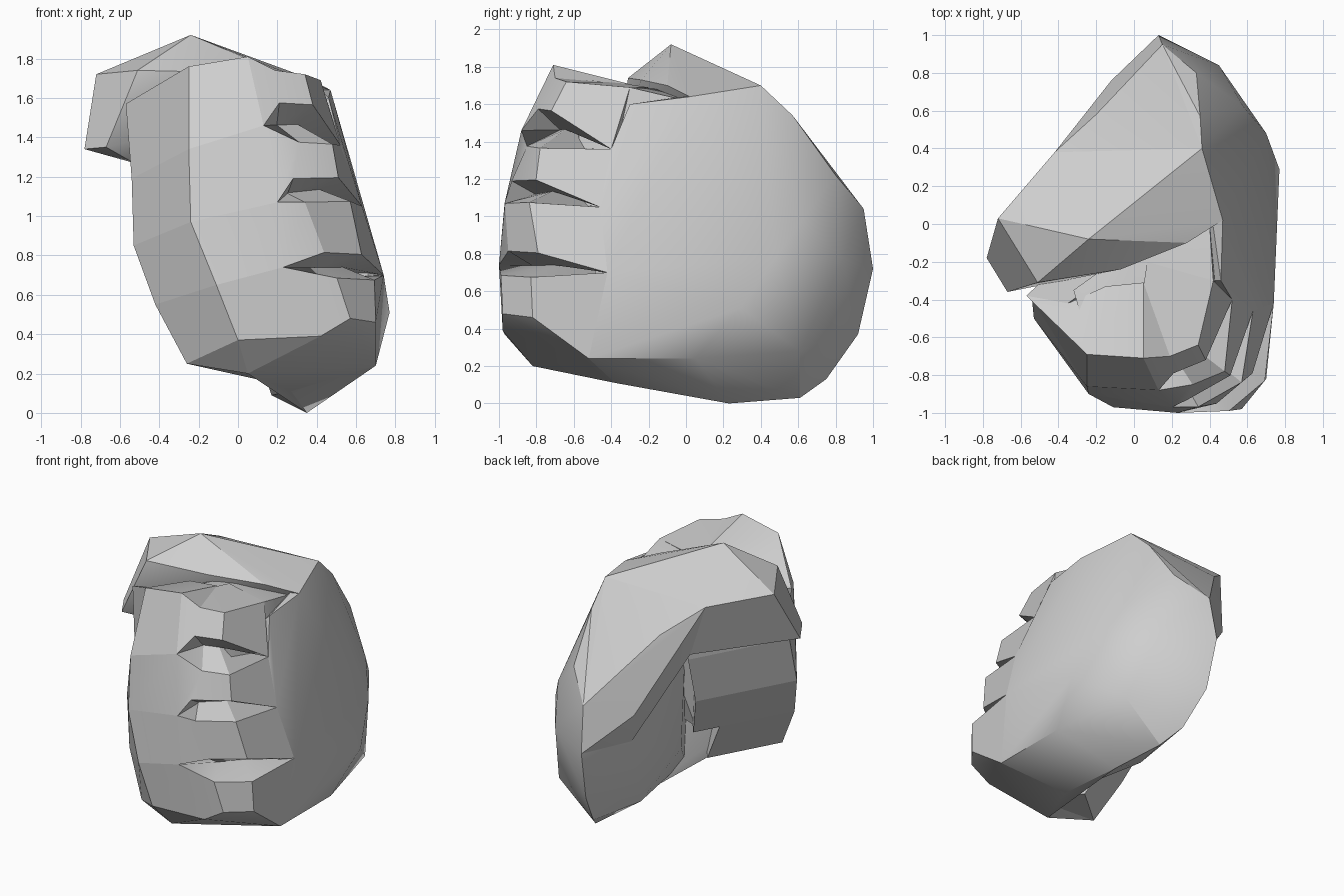
import bpy, bmesh, math
from mathutils import Vector

cube = bpy.data.objects.get("Cube")
if cube:
    bpy.data.objects.remove(cube, do_unlink=True)

grey = bpy.data.materials.new("plain_grey")
grey.use_nodes = True
colour = (0.62, 0.62, 0.62, 1)
grey.diffuse_color = colour
grey.node_tree.nodes["Principled BSDF"].inputs["Base Color"].default_value = colour


def finish(name, bm):
    """Turn a bmesh into a grey object with soft shading and crisp edges."""
    bmesh.ops.recalc_face_normals(bm, faces=bm.faces[:])
    mesh = bpy.data.meshes.new(name)
    bm.to_mesh(mesh)
    bm.free()
    mesh.materials.append(grey)
    obj = bpy.data.objects.new(name, mesh)
    bpy.context.collection.objects.link(obj)
    bpy.ops.object.select_all(action='DESELECT')
    obj.select_set(True)
    bpy.context.view_layer.objects.active = obj
    bpy.ops.object.shade_smooth_by_angle(angle=math.radians(25))
    return obj


def hull(name, points):
    """Faceted solid wrapped tightly around a few corner points."""
    bm = bmesh.new()
    for p in points:
        bm.verts.new(p)
    result = bmesh.ops.convex_hull(bm, input=bm.verts[:])
    spare = {g for g in result["geom_interior"] + result["geom_unused"]
             if isinstance(g, bmesh.types.BMVert)}
    bmesh.ops.delete(bm, geom=list(spare), context='VERTS')
    bmesh.ops.dissolve_limit(bm, angle_limit=math.radians(3),
                             verts=bm.verts[:], edges=bm.edges[:])
    return finish(name, bm)


# Shared corners where the palm, web and thumb meet
heel_tip = (.13, 1, .72)
wrist_top = (.15, .95, 1.04)
wrist_ridge = (.33, .8, 1.22)
ridge_back = (.36, .4, 1.7)
ridge_front = (.47, .02, 1.64)
web_edge = (-.42, .38, 1.68)
web_under = (-.3, .38, 1.31)
web_corner = (-.12, .76, .97)
rim_inside = (.01, .6, .69)
index_root = (.42, -.3, 1.69)
little_tip = (-.26, -.72, .25)
little_front = (0, -.97, .37)
little_base = (.05, -.82, .2)
heel_under = (.35, .23, 0)
edge_under = (.27, -.38, .11)

# Back of the hand with the heel
hull("palm", [
    heel_tip, wrist_top, wrist_ridge, ridge_back, ridge_front, rim_inside,
    (.46, -.3, 1.6), (.35, .57, 1.54), (.45, .84, .77), (.58, .62, .98),
    (.7, .48, .78), (.77, .29, .51), (.15, .92, .37), (.21, .75, .13),
    (.29, .61, .03), heel_under, (.58, .61, .28), (.7, .05, .24),
    (.7, -.52, .24), edge_under, (.17, .27, .09), (.08, -.06, .37),
    (.52, -.4, 1.36), (.63, -.46, 1.05), (.74, -.42, .7),
    (.2, -.3, 1.35)])

# Wrist rim and the web of skin rising to the thumb
hull("thumb_web", [
    heel_tip, wrist_top, wrist_ridge, ridge_back, ridge_front, web_edge,
    web_under, web_corner, rim_inside, (-.2, .58, 1.5), (.25, .2, 1.25)])

# Bent thumb lying over the index finger
hull("thumb", [
    ridge_back, ridge_front, web_edge, web_under, (-.42, .15, 1.37),
    (-.72, .03, 1.72), (-.78, -.18, 1.34), (-.67, -.36, 1.35),
    (-.51, -.31, 1.74), (-.24, -.08, 1.92), (.28, -.1, 1.7),
    (-.07, -.24, 1.73), (-.53, -.2, 1.27)])

# Solid middle of the fist enclosed by the fingers
hull("fist_core", [
    index_root, (.27, -.55, 1.7), (0, -.62, 1.7), (-.25, -.6, 1.68),
    (-.32, -.35, 1.6), (0, -.12, 1.68), (.4, 0, 1.62),
    (.5, -.35, .5), (.4, -.65, .45), (.1, -.7, .45), (.1, -.25, .45)])

# Creases bounding the fingers, top to bottom. Each runs from the back of
# the hand, round both knuckle corners, along the front to the middle joint
# and on to the end joint.
creases = [
    [index_root, (.34, -.64, 1.72), (.19, -.7, 1.74),
     (.05, -.71, 1.81), (-.25, -.69, 1.76), (-.57, -.38, 1.57)],
    [(.52, -.4, 1.36), (.43, -.75, 1.465), (.26, -.82, 1.475),
     (.13, -.88, 1.46), (-.25, -.86, 1.34), (-.54, -.4, 1.19)],
    [(.63, -.46, 1.05), (.54, -.82, 1.135), (.31, -.95, 1.13),
     (.2, -.97, 1.07), (-.24, -.9, .97), (-.53, -.5, .85)],
    [(.74, -.42, .7), (.66, -.81, .74), (.47, -.97, .75),
     (.23, -1, .74), (-.11, -.97, .65), (-.42, -.63, .55)],
    [(.7, -.52, .24), (.7, -.82, .46), (.57, -.98, .48),
     (.42, -.98, .39), little_front, little_tip]]
# Half height and sideways lean of the wedge cut between knuckles
notch = [0, .1, .06, .065, 0]
lean = .5
# Thickness vector at every station, ending with the fingertip
inward = [(-.35, .1, 0), (-.3, .25, 0), (-.15, .35, -.03), (0, .4, -.1),
          (.1, .36, -.06), (.22, -.04, 0), (.15, -.2, 0)]


def edge_lines(k, side, reach):
    """Outer and inner edges of a finger, below (-1) or above (+1) a crease."""
    crease = [Vector(p) for p in creases[k]]
    crease.append(crease[-1] + Vector((.45, .42, -.1)) * reach)
    outer, inner = [], []
    for i, (point, depth) in enumerate(zip(crease, inward)):
        knuckle = i in (1, 2)
        spread = Vector((-lean, .3, 1)) * side * notch[k]
        outer.append(point + spread if knuckle else point)
        # The wedge closes to a line a short way in
        shallow = .42 if knuckle and notch[k] else 1
        inner.append(point + Vector(depth) * shallow)
    return outer, inner


def finger(name, k, reach):
    """Curled finger lofted between two neighbouring creases."""
    bm = bmesh.new()
    top, top_in = edge_lines(k, -1, reach)
    low, low_in = edge_lines(k + 1, 1, reach)
    rings = [[bm.verts.new(p) for p in ring] for ring in zip(top, low, low_in, top_in)]
    for a, b in zip(rings, rings[1:]):
        for i in range(4):
            j = (i + 1) % 4
            bm.faces.new((a[i], a[j], b[j], b[i]))
    bm.faces.new(rings[0])
    bm.faces.new(rings[-1][::-1])
    return finish(name, bm)


for k, (name, reach) in enumerate([("index_finger", 1.08), ("middle_finger", 1.08),
                                   ("ring_finger", 1.08), ("little_finger", .8)]):
    finger(name, k, reach)

# Fleshy lower edge joining the little finger to the heel
hull("outer_edge", [
    (.7, -.52, .24), (.7, -.82, .46), (.57, -.98, .48), (.42, -.98, .39),
    little_front, little_base, edge_under, heel_under,
    (.3, -.3, .5), (.6, -.4, .5)])

# Underside of the little finger's middle joint
hull("little_finger_pad", [
    little_tip, little_front, little_base, (.1, -.6, .25),
    (-.08, -.52, .3), (.1, -.8, .5)])
